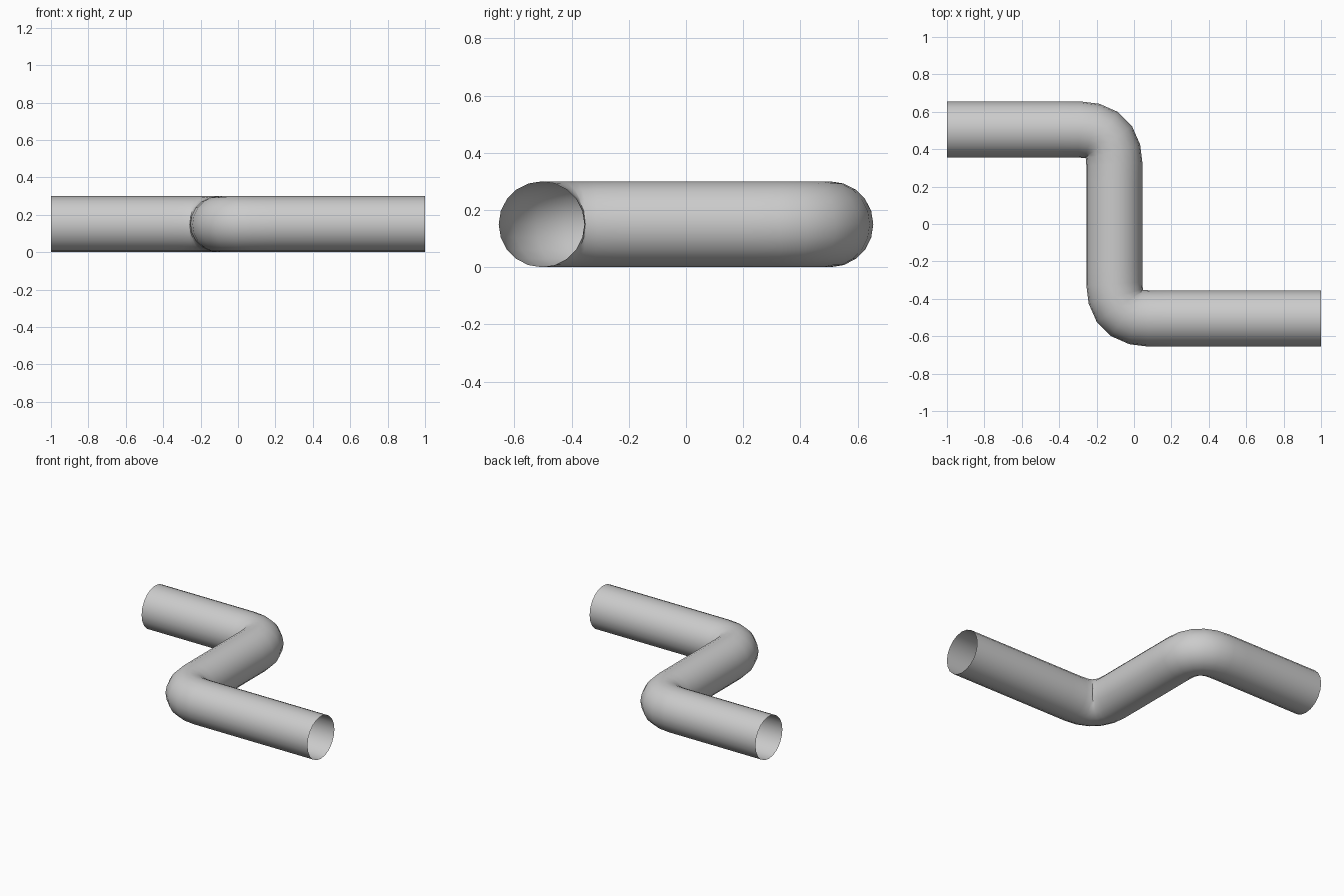
import bpy
from mathutils import Vector

if "Cube" in bpy.data.objects:
    bpy.data.objects.remove(bpy.data.objects["Cube"])

R = 0.15      # pipe radius
BEND = 0.185  # distance from each corner to where the bend starts
CX, CY = -0.105, 0.505

# Centre line: straight run, crossing run, straight run
start, c1, c2, end = [Vector(p) for p in
                      ((-1, CY, R), (CX, CY, R), (CX, -CY, R), (1, -CY, R))]

pts = [(start, start, start.lerp(c1, 0.1))]
for prev, corner, nxt in ((start, c1, c2), (c1, c2, end)):
    a, b = (prev - corner).normalized(), (nxt - corner).normalized()
    pts.append((corner + a * BEND, corner + a * BEND * 1.5, corner + a * BEND / 3))
    pts.append((corner + b * BEND, corner + b * BEND / 3, corner + b * BEND * 1.5))
pts.append((end, end.lerp(c2, 0.1), end))

# Open-ended pipe swept along the path
curve = bpy.data.curves.new("pipe", 'CURVE')
curve.dimensions = '3D'
curve.twist_mode = 'Z_UP'
curve.resolution_u = 5
curve.bevel_depth = R
curve.bevel_resolution = 8
curve.use_fill_caps = False
spline = curve.splines.new('BEZIER')
spline.bezier_points.add(len(pts) - 1)
for bp, (co, left, right) in zip(spline.bezier_points, pts):
    bp.handle_left_type = bp.handle_right_type = 'FREE'
    bp.co, bp.handle_left, bp.handle_right = co, left, right
spline.resolution_u = 5

pipe = bpy.data.objects.new("pipe", curve)
bpy.context.collection.objects.link(pipe)
bpy.context.view_layer.objects.active = pipe
pipe.select_set(True)
bpy.ops.object.convert(target='MESH')
bpy.ops.object.shade_smooth()
